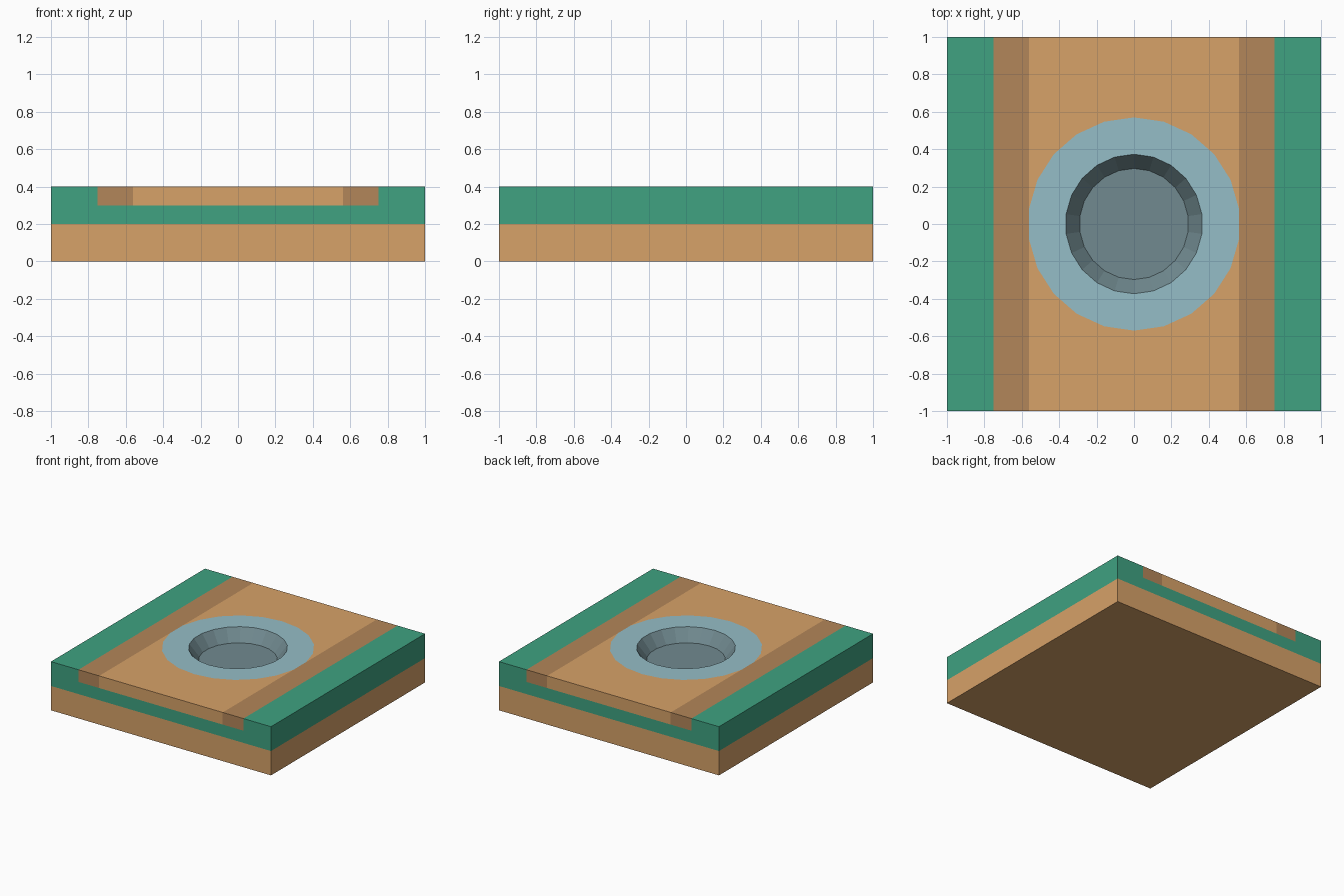
import bpy, bmesh, math

if "Cube" in bpy.data.objects:
    bpy.data.objects.remove(bpy.data.objects["Cube"])

SIDES = 22  # ring has a vertex on the y axis and a flat edge on the x axis


def material(name, rgb):
    m = bpy.data.materials.new(name)
    m.diffuse_color = (*rgb, 1)
    m.use_nodes = True
    m.node_tree.nodes["Principled BSDF"].inputs["Base Color"].default_value = m.diffuse_color
    return m


TAN = material("sand", (0.68, 0.36, 0.14))
BROWN = material("packed_sand", (0.45, 0.24, 0.10))
GREEN = material("grass", (0.05, 0.36, 0.22))
PALE = material("pale_stone", (0.30, 0.51, 0.57))
SLATE = material("slate", (0.165, 0.255, 0.28))


def finish(name, bm, *mats):
    mesh = bpy.data.meshes.new(name)
    bm.to_mesh(mesh)
    bm.free()
    for m in mats:
        mesh.materials.append(m)
    obj = bpy.data.objects.new(name, mesh)
    bpy.context.collection.objects.link(obj)
    return obj


def prism(name, points, offset, mat):
    """Extrude a flat outline by an offset vector."""
    bm = bmesh.new()
    face = bm.faces.new([bm.verts.new(p) for p in points])
    new = bmesh.ops.extrude_face_region(bm, geom=[face], use_keep_orig=True)["geom"]
    verts = [v for v in new if isinstance(v, bmesh.types.BMVert)]
    bmesh.ops.translate(bm, verts=verts, vec=offset)
    bmesh.ops.recalc_face_normals(bm, faces=bm.faces)
    return finish(name, bm, mat)


def ring(half_x, half_y, z):
    """Points counter-clockwise, starting at the front (-y) vertex."""
    rx = half_x / math.cos(math.pi / SIDES)
    return [(rx * math.sin(a), -half_y * math.cos(a), z)
            for a in (2 * math.pi * i / SIDES for i in range(SIDES))]


PATH, EDGE, FLOOR, TOP = 0.5615, 0.75, 0.3, 0.4

# Sandy base and grass layer with a channel for the path
prism("base", [(-1, -1, 0), (1, -1, 0), (1, -1, 0.2), (-1, -1, 0.2)], (0, 2, 0), TAN)
prism("grass", [(x, -1, z) for x, z in
                [(-1, 0.2), (1, 0.2), (1, TOP), (EDGE, TOP), (EDGE, FLOOR),
                 (-EDGE, FLOOR), (-EDGE, TOP), (-1, TOP)]], (0, 2, 0), GREEN)

# Dark strips on both sides of the path
for side, s in (("left", -1), ("right", 1)):
    prism(side + "_path_edge", [(s * x, -1, z) for x, z in
          [(PATH, FLOOR), (EDGE, FLOOR), (EDGE, TOP), (PATH, TOP)]], (0, 2, 0), BROWN)

# Path halves, each curving round the stone rim
outer = ring(PATH, 0.57, FLOOR)
quarter = SIDES // 4
arc = [outer[i] for i in range(quarter, -quarter - 1, -1)]
half = [(-PATH, -1, FLOOR), (PATH, -1, FLOOR)] + arc
for name, s in (("front_path", 1), ("back_path", -1)):
    prism(name, [(x, s * y, z) for x, y, z in half], (0, 0, TOP - FLOOR), TAN)

# Stone rim with sloped hollow, floor just clear of the grass layer
bm = bmesh.new()
loops = [[bm.verts.new(p) for p in ring(*r)] for r in
         [(PATH, 0.57, TOP), (0.363, 0.373, TOP), (0.289, 0.297, FLOOR + 0.002)]]
for k, (a, b) in enumerate(zip(loops, loops[1:])):
    for i in range(SIDES):
        j = (i + 1) % SIDES
        bm.faces.new((a[i], a[j], b[j], b[i])).material_index = k
bm.faces.new(loops[-1]).material_index = 1
finish("stone_hollow", bm, PALE, SLATE)
